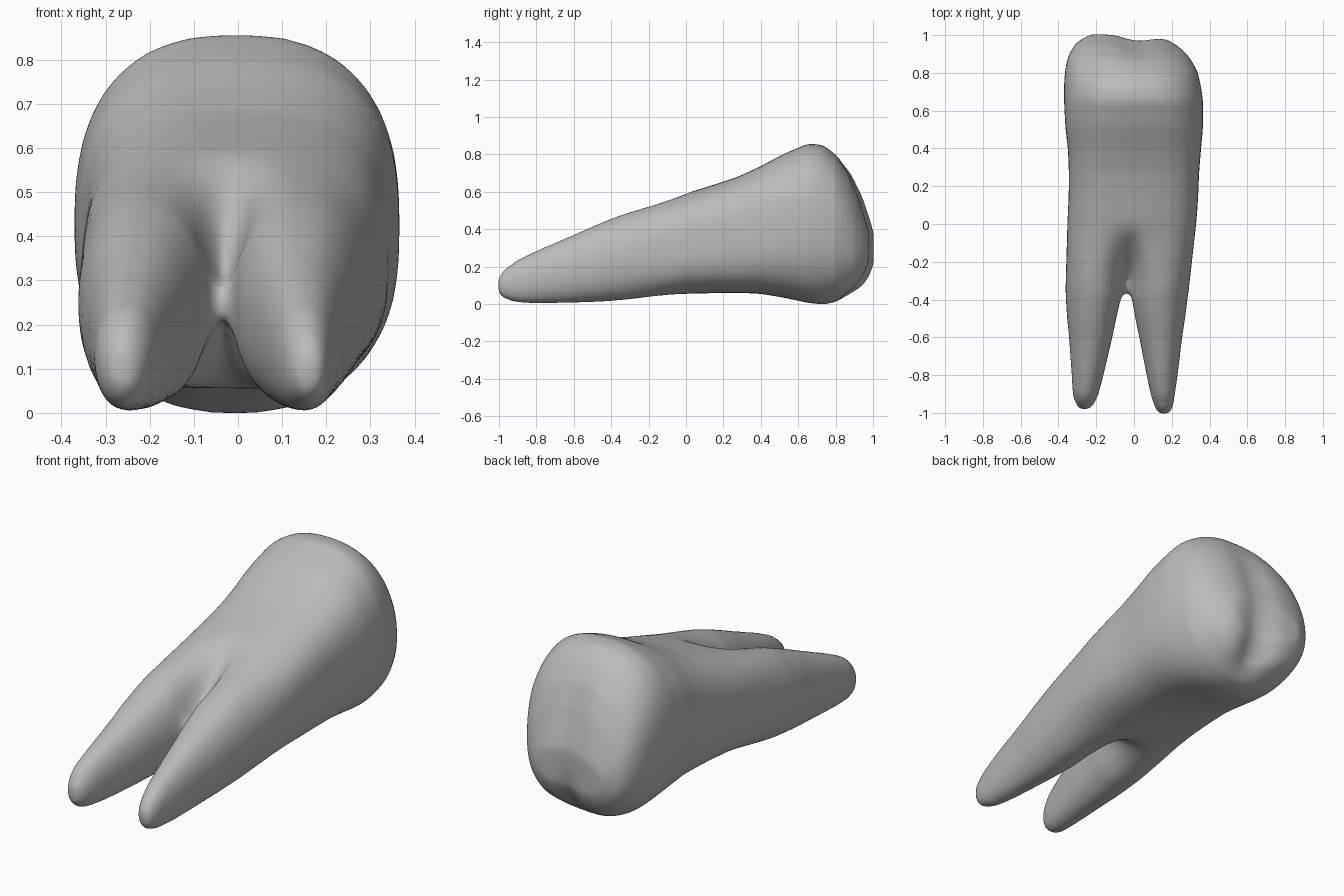
import bpy, bmesh, math

if "Cube" in bpy.data.objects:
    bpy.data.objects.remove(bpy.data.objects["Cube"], do_unlink=True)

SIDES = 64
ROOT_POWER = 2.15

enamel = bpy.data.materials.new("plain grey")
enamel.use_nodes = True
grey = (0.5, 0.5, 0.5, 1)
enamel.diffuse_color = grey
enamel.node_tree.nodes["Principled BSDF"].inputs["Base Color"].default_value = grey


def clamp(t):
    return min(max(t, 0), 1)


def rounded(c, power):
    return math.copysign(abs(c) ** (2 / power), c)


def lobe(x, x0, x1):
    """Height of one root across its width, from 0 to 1."""
    u = abs(2 * x - x0 - x1) / (x1 - x0)
    return max(0, 1 - u ** ROOT_POWER) ** (1 / ROOT_POWER)


def outline(section, power, split=0, inner=(0, 0)):
    """Rounded section that splits into two lobes as split goes to 1."""
    y, x0, x1, z0, z1 = section
    points = []
    for i in range(SIDES):
        a = 2 * math.pi * i / SIDES
        x = (x0 + x1) / 2 + (x1 - x0) / 2 * rounded(math.cos(a), power)
        h = rounded(math.sin(a), power)
        if split:
            lobes = max(lobe(x, x0, inner[0]), lobe(x, inner[1], x1))
            h += split * (math.copysign(lobes, h) - h)
        points.append((x, y, (z0 + z1) / 2 + (z1 - z0) / 2 * h))
    return points


def skin(bm, outlines):
    rings = [[bm.verts.new(p) for p in points] for points in outlines]
    for a, b in zip(rings, rings[1:]):
        for i in range(SIDES):
            j = (i + 1) % SIDES
            bm.faces.new((a[i], a[j], b[j], b[i]))
    bm.faces.new(rings[0][::-1])
    bm.faces.new(rings[-1])


def body_power(y):
    """The neck is boxier than the crown."""
    return 2.4 + .6 * clamp((.75 - y) / .45)


# Crown and neck sections: y, x range, z range
body = [
    (1.008, -.23, .18, .19, .40), (.98, -.285, .235, .125, .49),
    (.95, -.318, .275, .085, .58), (.89, -.35, .308, .05, .70),
    (.82, -.365, .335, .015, .785), (.74, -.371, .353, -.003, .85),
    (.66, -.371, .366, .005, .86), (.52, -.364, .366, .035, .80),
    (.40, -.35, .355, .055, .735), (.28, -.345, .345, .06, .68),
    (.15, -.346, .34, .058, .637)]

# The fork, where the neck gradually parts into two roots
fork_start = (.03, -.352, .332, .055, .60)
fork_end = (-.36, -.364, .289, .017, .472)
STEPS = 12


def fork_outline(k):
    t = k / STEPS
    section = [a + (b - a) * t for a, b in zip(fork_start, fork_end)]
    split = .985 * t * t * (3 - 2 * t)
    return outline(section, body_power(section[0]), split, (-.062, -.016))


# The two roots
right_root = [
    (-.26, -.32, -.11, .08, .42), (-.36, -.363, -.062, .018, .471),
    (-.48, -.356, -.09, .01, .423), (-.60, -.344, -.115, .005, .37),
    (-.80, -.33, -.162, 0, .285), (-.90, -.325, -.188, .005, .238),
    (-.945, -.312, -.208, .02, .195), (-.976, -.293, -.228, .05, .15)]
left_root = [
    (-.26, .03, .25, .08, .42), (-.36, -.016, .288, .018, .471),
    (-.48, .003, .273, .01, .423), (-.60, .028, .255, .005, .37),
    (-.80, .067, .231, 0, .285), (-.90, .088, .217, .005, .238),
    (-.965, .108, .207, .022, .19), (-1.005, .13, .19, .055, .145)]

bm = bmesh.new()
skin(bm, [outline(s, body_power(s[0])) for s in body]
     + [fork_outline(k) for k in range(STEPS + 1)])
for root in (right_root, left_root):
    skin(bm, [outline(s, ROOT_POWER) for s in root])
bmesh.ops.recalc_face_normals(bm, faces=bm.faces)
mesh = bpy.data.meshes.new("tooth")
bm.to_mesh(mesh)
bm.free()
tooth = bpy.data.objects.new("tooth", mesh)
bpy.context.collection.objects.link(tooth)

# Fuse the parts into one skin and soften the joins
remesh = tooth.modifiers.new("fuse", "REMESH")
remesh.mode = "VOXEL"
remesh.voxel_size = 0.016
soften = tooth.modifiers.new("soften", "SMOOTH")
soften.factor = 0.5
soften.iterations = 18
bpy.context.view_layer.update()
fused = bpy.data.meshes.new_from_object(
    tooth.evaluated_get(bpy.context.evaluated_depsgraph_get()))
tooth.modifiers.clear()
tooth.data = fused

# Chewing face: shallow valley, notch at its lower edge, lower left cusp
for v in fused.vertices:
    reach = clamp((v.co.y - .80) / .16)
    valley = math.exp(-((v.co.x - .01) / .09) ** 2)
    notch = math.exp(-((v.co.z - .1) / .14) ** 2)
    v.co.y -= reach * (valley * (.03 + .035 * notch) + .15 * max(v.co.x, 0))

# Centre it and stand it on the ground
ys = [v.co.y for v in fused.vertices]
middle = (max(ys) + min(ys)) / 2
low = min(v.co.z for v in fused.vertices)
for v in fused.vertices:
    v.co.y -= middle
    v.co.z -= low

fused.materials.clear()
fused.materials.append(enamel)
for p in fused.polygons:
    p.material_index = 0
    p.use_smooth = True
